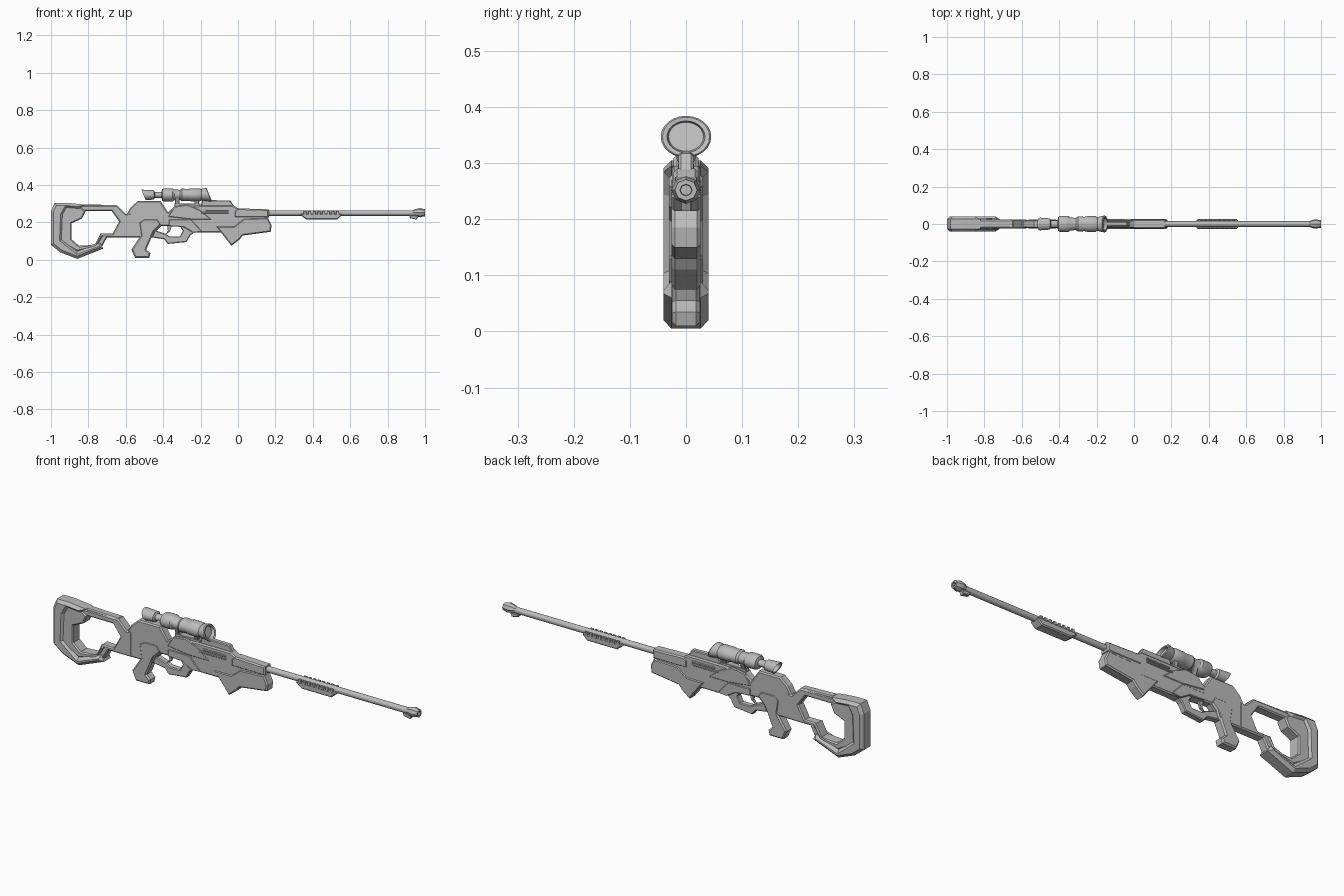
import bpy, bmesh, math
from mathutils import Matrix

cube = bpy.data.objects.get("Cube")
if cube:
    bpy.data.objects.remove(cube, do_unlink=True)

grey = bpy.data.materials.new("gunmetal_grey")
grey.use_nodes = True
colour = (0.5, 0.5, 0.5, 1)
grey.diffuse_color = colour
grey.node_tree.nodes["Principled BSDF"].inputs["Base Color"].default_value = colour


def add(name, mesh):
    mesh.materials.clear()
    mesh.materials.append(grey)
    obj = bpy.data.objects.new(name, mesh)
    bpy.context.collection.objects.link(obj)
    return obj


def plate(name, outline, half, bevel=0.006, hole=None, y=0):
    """Side profile in x, z with an optional hole, chamfered on both faces."""
    curve = bpy.data.curves.new(name + "_profile", "CURVE")
    curve.dimensions = "2D"
    curve.fill_mode = "BOTH"
    curve.extrude = half - bevel
    curve.bevel_depth = bevel
    curve.bevel_resolution = 0
    curve.offset = -bevel
    for loop in (outline, hole):
        if loop:
            spline = curve.splines.new("POLY")
            spline.points.add(len(loop) - 1)
            for p, (x, z) in zip(spline.points, loop):
                p.co = (x, z, 0, 1)
            spline.use_cyclic_u = True
            spline.use_smooth = False
    helper = bpy.data.objects.new(name + "_helper", curve)
    mesh = bpy.data.meshes.new_from_object(helper)
    bpy.data.objects.remove(helper)
    mesh.transform(Matrix.Translation((0, y, 0)) @ Matrix.Rotation(math.pi / 2, 4, "X"))
    return add(name, mesh)


def box(name, x0, x1, z0, z1, half, y=0, bevel=0.002):
    return plate(name, [(x0, z0), (x1, z0), (x1, z1), (x0, z1)], half, bevel, y=y)


def lathe(name, profile, z, squash=1, sides=20):
    """Rings along x: position, radius, end slant."""
    bm = bmesh.new()
    rings = []
    for x, r, slant in profile:
        ring = []
        for i in range(sides):
            a = math.tau * i / sides
            h = r * squash * math.sin(a)
            ring.append(bm.verts.new((x - slant * h, r * math.cos(a), z + h)))
        rings.append(ring)
    for a, b in zip(rings, rings[1:]):
        for i in range(sides):
            j = (i + 1) % sides
            bm.faces.new((a[i], a[j], b[j], b[i]))
    bm.faces.new(rings[0])
    bm.faces.new(rings[-1])
    bmesh.ops.recalc_face_normals(bm, faces=bm.faces)
    mesh = bpy.data.meshes.new(name)
    bm.to_mesh(mesh)
    bm.free()
    obj = add(name, mesh)
    bpy.ops.object.select_all(action="DESELECT")
    obj.select_set(True)
    bpy.context.view_layer.objects.active = obj
    bpy.ops.object.shade_smooth_by_angle(angle=math.radians(35))
    return obj


# Skeleton stock with a thumb opening
plate("stock_frame",
      [(-.985, .09), (-.86, .02), (-.73, .065), (-.7, .12), (-.57, .12), (-.57, .25),
       (-.6, .245), (-.645, .29), (-.82, .29), (-.985, .29)], .024, .006,
      hole=[(-.89, .11), (-.89, .195), (-.835, .22), (-.815, .26), (-.675, .26),
            (-.635, .205), (-.67, .14), (-.735, .14), (-.765, .08), (-.85, .075)])
plate("stock_inner_band",
      [(-.96, .29), (-.96, .1), (-.86, .045), (-.75, .085), (-.72, .13), (-.735, .14),
       (-.765, .08), (-.85, .075), (-.89, .11), (-.89, .195), (-.835, .22),
       (-.815, .26), (-.84, .28)], .03, .006)
plate("butt_pad",
      [(-1, .26), (-.98, .305), (-.915, .305), (-.82, .295), (-.85, .27), (-.915, .275),
       (-.935, .24), (-.94, .11), (-.86, .045), (-.735, .09), (-.72, .06), (-.86, .005),
       (-.95, .04), (-1, .08)], .04, .014)
plate("cheek_rest", [(-.83, .275), (-.82, .297), (-.65, .292), (-.62, .265), (-.67, .275)],
      .02, .005)

# Receiver and fore-end
plate("receiver",
      [(-.6, .12), (-.6, .235), (-.575, .28), (-.535, .315), (-.415, .315), (-.375, .255),
       (-.34, .285), (-.2, .29), (-.025, .29), (0, .275), (.15, .255), (.16, .17),
       (.02, .145), (-.24, .145), (-.3, .18), (-.43, .18), (-.46, .12)], .022, .006)
plate("receiver_panel",
      [(-.375, .23), (-.34, .285), (-.27, .295), (-.2, .265), (-.14, .215), (-.25, .215)],
      .025, .004)
plate("lower_panel", [(-.37, .18), (-.37, .215), (-.25, .215), (-.19, .15), (-.24, .145),
                      (-.29, .175)], .025, .003)
plate("fore_end",
      [(-.09, .145), (-.035, .075), (.01, .11), (.025, .13), (.175, .15), (.18, .185),
       (.16, .225), (.03, .22), (-.02, .18), (-.12, .18)], .026, .006)
plate("front_block", [(-.02, .225), (-.02, .262), (0, .275), (.165, .27), (.165, .225)],
      .025, .006)
plate("top_rail", [(-.2, .285), (-.19, .32), (-.04, .317), (-.02, .285)], .013, .004)
for i in range(2):
    z = .247 + .014 * i
    box("vent_strip", -.195 + .02 * i, -.05, z, z + .009, .027)

# Grip, trigger and guard
plate("grip",
      [(-.53, .2), (-.52, .13), (-.57, .055), (-.55, .01), (-.475, .01), (-.468, .035),
       (-.49, .055), (-.45, .15), (-.41, .19), (-.43, .22), (-.5, .22)], .025, .007)
plate("trigger_guard",
      [(-.46, .12), (-.395, .11), (-.375, .085), (-.275, .095), (-.255, .13),
       (-.23, .15), (-.25, .2), (-.43, .2)], .016, .004,
      hole=[(-.435, .155), (-.405, .185), (-.315, .185), (-.295, .155), (-.31, .125),
            (-.365, .125), (-.39, .14)])
plate("trigger", [(-.38, .19), (-.375, .155), (-.39, .135), (-.365, .15), (-.35, .19)],
      .007, .002)

# Scope with slanted ends and recessed lenses
lathe("scope",
      [(-.47, .022, .4), (-.502, .028, .4), (-.505, .034, .4), (-.45, .03, 0),
       (-.445, .02, 0), (-.41, .02, 0), (-.405, .037, 0), (-.395, .042, 0),
       (-.35, .042, 0), (-.34, .034, 0), (-.31, .033, 0), (-.3, .041, 0),
       (-.265, .038, 0), (-.25, .042, 0), (-.205, .042, 0), (-.195, .036, 0),
       (-.185, .04, .2), (-.157, .045, .4), (-.153, .042, .4), (-.155, .034, .4),
       (-.17, .031, .4)], .347, .83, 24)
for x in (-.325, -.22):
    for side in (-1, 1):
        leg = box("scope_mount", x - .012, x + .012, -.03, .03, .005)
        leg.rotation_euler.x = side * -.4
        leg.location = (0, side * .012, .31)
box("scope_base", -.34, -.2, .282, .3, .014)

# Barrel, vented shroud and muzzle
lathe("barrel", [(.1, .015, 0), (.95, .015, 0)], .25, 1, 12)
plate("barrel_shroud", [(.335, .238), (.34, .247), (.55, .247), (.555, .238), (.53, .215),
                        (.365, .215)], .026, .005)
for side in (-1, 1):
    for i in range(8):
        x = .35 + .025 * i
        box("shroud_tooth", x, x + .016, .24, .259, .005, side * .022)
lathe("muzzle", [(.935, .014, 0), (.955, .022, 0), (.975, .026, 0), (.99, .021, 0),
                 (1, .02, 0), (1, .011, 0), (.98, .01, 0)], .252, .95, 8)
plate("muzzle_foot", [(.915, .238), (.92, .222), (.955, .215), (.965, .235)], .011, .003)
